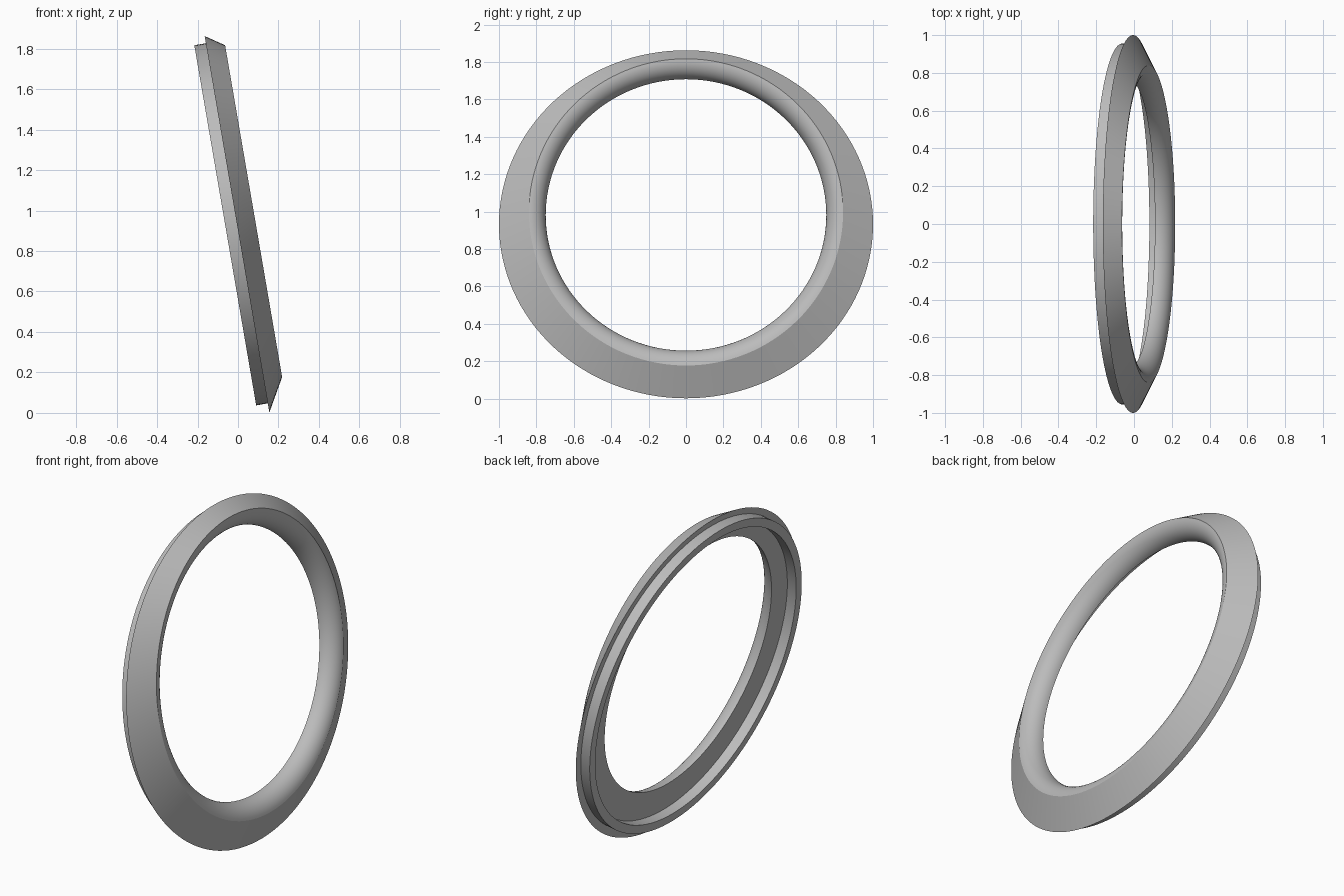
import bpy, bmesh, math
from mathutils import Vector

cube = bpy.data.objects.get("Cube")
if cube:
    bpy.data.objects.remove(cube, do_unlink=True)

SEGMENTS = 128
ROUND_STEPS = 12
TILT = math.radians(9.75)
CENTRE = Vector((-0.005, 0, 0.932))
AXIS = Vector((math.cos(TILT), 0, math.sin(TILT)))
UP = Vector((-math.sin(TILT), 0, math.cos(TILT)))
SIDE = Vector((0, 1, 0))

# Each ellipse: depth along the axis, half width, half height, upward shift
rim = (0, 1.0, 0.944, 0)
crest = (0.092, 0.84, 0.832, 0.05)
hole = (0, 0.75, 0.737, 0.05)
flange_inner_base = (0, 0.905, 0.853, 0.005)
flange_inner_end = (-0.058, 0.905, 0.853, 0.005)
flange_outer_end = (-0.058, 0.955, 0.903, 0.005)
flange_outer_base = (0, 0.955, 0.903, 0.005)


def rounded_lip():
    """Quarter-round ellipses from the front crest back to the hole edge."""
    for i in range(ROUND_STEPS + 1):
        a = math.pi / 2 * i / ROUND_STEPS
        depth = crest[0] * math.cos(a)
        yield (depth, *(c + (h - c) * math.sin(a) for c, h in zip(crest[1:], hole[1:])))


def add_loop(bm, ellipse):
    depth, width, height, shift = ellipse
    loop = []
    for i in range(SEGMENTS):
        a = math.tau * i / SEGMENTS
        loop.append(bm.verts.new(CENTRE + AXIS * depth + SIDE * width * math.cos(a)
                                 + UP * (shift + height * math.sin(a))))
    return loop


# Closed ring: front bevel, rounded lip, flat back and rear flange
section = [rim, *rounded_lip(), flange_inner_base, flange_inner_end,
           flange_outer_end, flange_outer_base]
bm = bmesh.new()
loops = [add_loop(bm, e) for e in section]
for a, b in zip(loops, loops[1:] + loops[:1]):
    for i in range(SEGMENTS):
        j = (i + 1) % SEGMENTS
        bm.faces.new((a[i], a[j], b[j], b[i]))
bmesh.ops.recalc_face_normals(bm, faces=bm.faces)
mesh = bpy.data.meshes.new("trim_ring")
bm.to_mesh(mesh)
bm.free()

ring = bpy.data.objects.new("trim_ring", mesh)
bpy.context.collection.objects.link(ring)

# Plain grey finish
grey = bpy.data.materials.new("plain_grey")
grey.use_nodes = True
colour = (0.5, 0.5, 0.5, 1)
grey.diffuse_color = colour
grey.node_tree.nodes["Principled BSDF"].inputs["Base Color"].default_value = colour
mesh.materials.append(grey)

# Smooth around the ring, crisp at the section corners
bpy.ops.object.select_all(action="DESELECT")
ring.select_set(True)
bpy.context.view_layer.objects.active = ring
bpy.ops.object.shade_smooth_by_angle(angle=math.radians(22))
